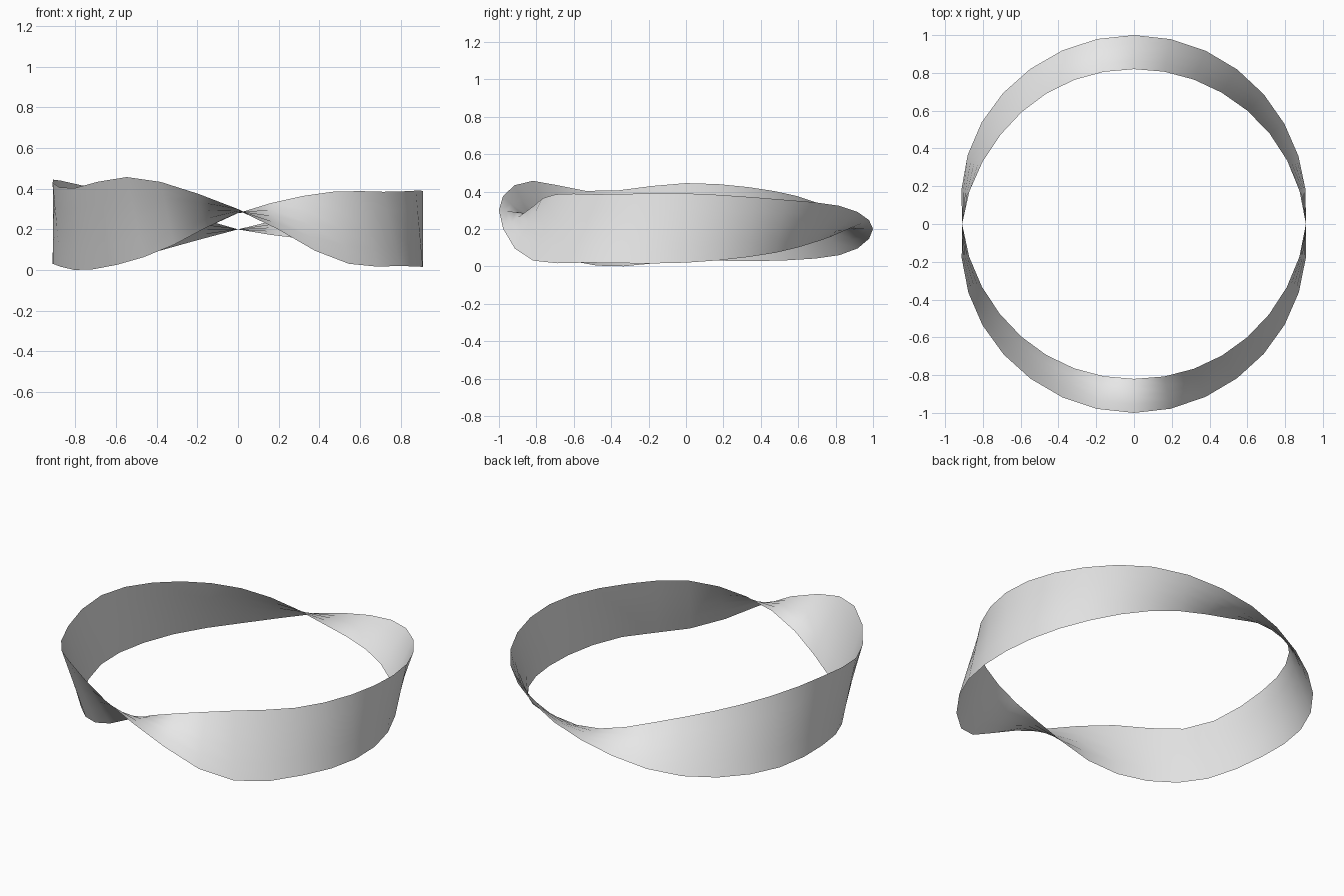
import bpy
import bmesh
import math

default = bpy.data.objects.get("Cube")
if default:
    bpy.data.objects.remove(default, do_unlink=True)

RADIUS = 0.91      # centre line of the ring
SEGMENTS = 32      # steps around the ring
STRIPS = 4         # faces across the band

# Band section every 30 degrees from +x: edge A height, edge B height, A's radial offset
SECTIONS = [
    (.39, .02, 0), (.36, .065, .042), (.315, .14, .077),
    (.2, .2, .09), (.07, .33, .08), (.03, .41, .055),
    (.03, .445, 0), (0, .4, -.05), (.08, .455, -.078),
    (.28, .3, -.09), (.38, .045, -.075), (.385, .02, -.045),
]


def smooth_section(turn):
    """Section at a fraction of a full turn, eased through its neighbours."""
    place = turn * len(SECTIONS)
    i, t = int(place), place % 1
    near = [SECTIONS[(i + k) % len(SECTIONS)] for k in (-1, 0, 1, 2)]
    return [b + t / 2 * (c - a + t * (2 * a - 5 * b + 4 * c - d
            + t * (3 * (b - c) + d - a))) for a, b, c, d in zip(*near)]


def make_material(name, colour):
    mat = bpy.data.materials.new(name)
    mat.use_nodes = True
    mat.diffuse_color = colour
    mat.node_tree.nodes["Principled BSDF"].inputs["Base Color"].default_value = colour
    return mat


# Twisted band: one straight cross-section swept round the ring
bm = bmesh.new()
rows = []
for s in range(SEGMENTS):
    turn = s / SEGMENTS
    angle = turn * math.tau
    z_a, z_b, offset = smooth_section(turn)
    row = []
    for k in range(STRIPS + 1):
        f = k / STRIPS
        r = RADIUS + offset * (1 - 2 * f)
        z = z_a + (z_b - z_a) * f
        row.append(bm.verts.new((r * math.cos(angle), r * math.sin(angle), z)))
    rows.append(row)

for s, row in enumerate(rows):
    following = rows[(s + 1) % SEGMENTS]
    for k in range(STRIPS):
        face = bm.faces.new((row[k], row[k + 1], following[k + 1], following[k]))
        face.smooth = True

mesh = bpy.data.meshes.new("twisted_band")
bm.to_mesh(mesh)
bm.free()
mesh.materials.append(make_material("light grey", (.8, .8, .8, 1)))
band = bpy.data.objects.new("twisted_band", mesh)
bpy.context.collection.objects.link(band)
